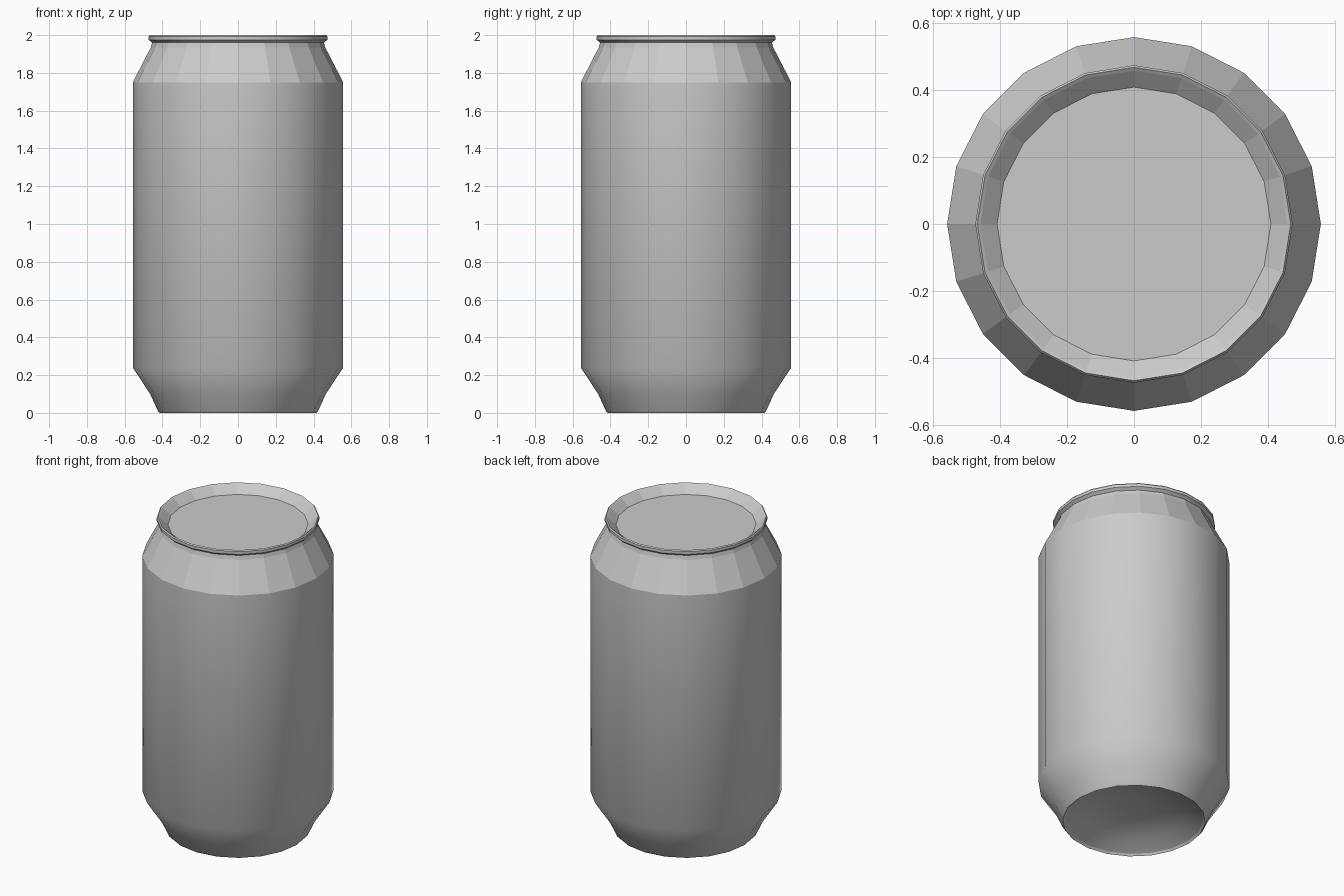
import bpy, bmesh, math

if "Cube" in bpy.data.objects:
    bpy.data.objects.remove(bpy.data.objects["Cube"])

SIDES = 20


def lathe(name, profile, flat_bands=(), cap_end=True):
    """Spin (radius, z) points around z; flat_bands are faceted."""
    bm = bmesh.new()
    rings = []
    for r, z in profile:
        rings.append([bm.verts.new((r * math.cos(2 * math.pi * i / SIDES),
                                    r * math.sin(2 * math.pi * i / SIDES), z))
                      for i in range(SIDES)])
    for a, b in zip(rings, rings[1:]):
        for i in range(SIDES):
            j = (i + 1) % SIDES
            bm.faces.new((a[i], a[j], b[j], b[i]))
    if cap_end:
        bm.faces.new(rings[-1])
    mesh = bpy.data.meshes.new(name)
    bm.to_mesh(mesh)
    bm.free()
    obj = bpy.data.objects.new(name, mesh)
    bpy.context.collection.objects.link(obj)
    bpy.ops.object.select_all(action='DESELECT')
    obj.select_set(True)
    bpy.context.view_layer.objects.active = obj
    bpy.ops.object.shade_smooth_by_angle(angle=math.radians(40))
    for f in mesh.polygons:
        if f.index // SIDES in flat_bands:
            f.use_smooth = False
    return obj


# One skin: domed base, foot, wall, faceted neck, rolled rim, recessed lid
profile = [
    (0.405, 0.012), (0.415, 0.0), (0.425, 0.012),     # foot ring
    (0.465, 0.10), (0.557, 0.24),                     # lower taper
    (0.557, 1.75),                                    # straight wall
    (0.462, 1.935), (0.455, 1.96),                    # neck
    (0.473, 1.975), (0.473, 1.993), (0.467, 2.0), (0.457, 1.993),  # rim
    (0.408, 1.95),                                    # lid wall
]
lathe("can_body", profile, flat_bands=(5, 6, 11))

# Concave underside, wound inward so that it faces down
base = lathe("can_base", [(0.405, 0.012), (0.31, 0.06), (0.2, 0.09), (0.09, 0.105)])
base.data.flip_normals()
